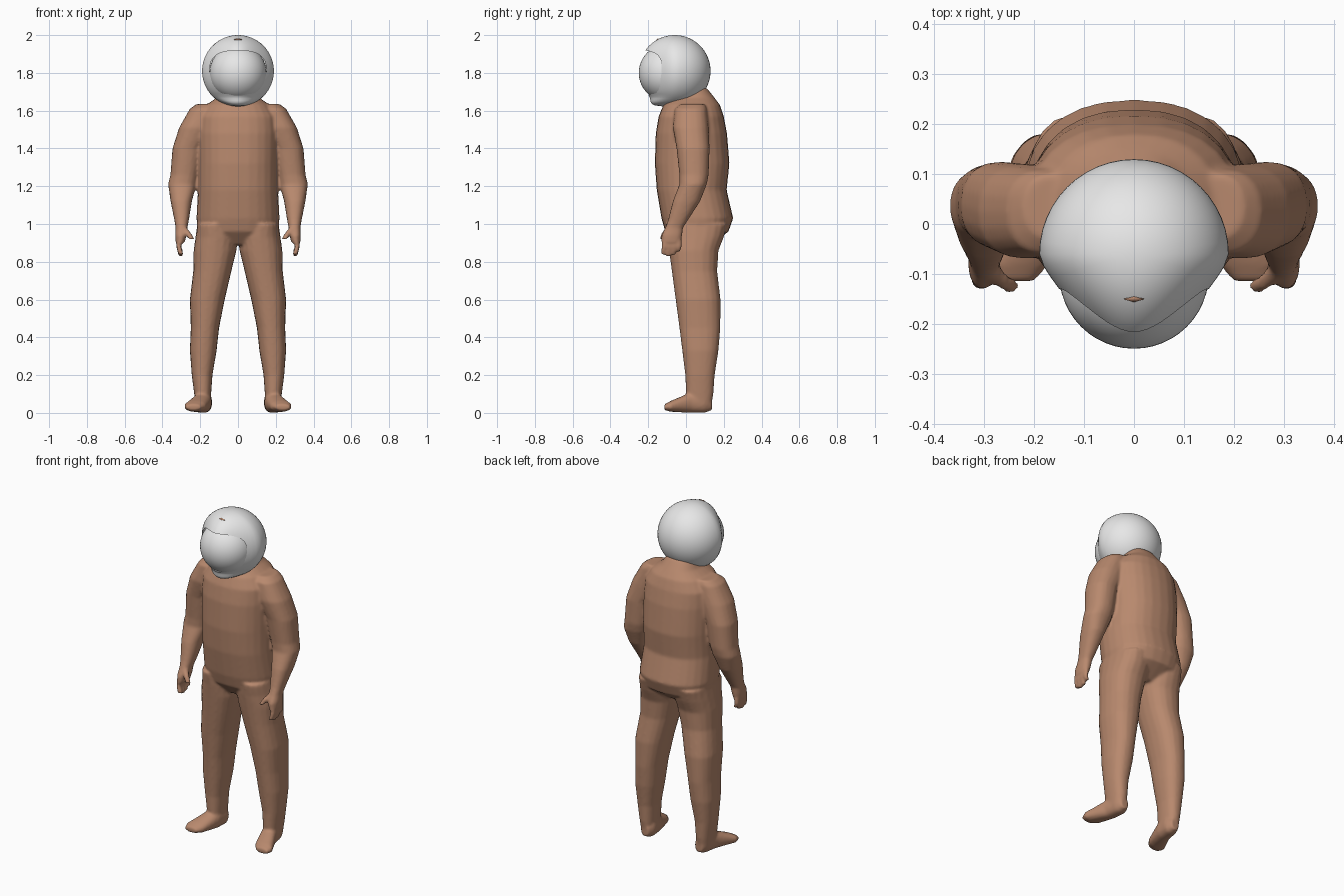
import bpy, bmesh, math
from mathutils import Vector, Matrix

if "Cube" in bpy.data.objects:
    bpy.data.objects.remove(bpy.data.objects["Cube"], do_unlink=True)


def material(name, color):
    m = bpy.data.materials.new(name)
    m.use_nodes = True
    m.diffuse_color = color
    m.node_tree.nodes["Principled BSDF"].inputs["Base Color"].default_value = color
    return m


brown = material("warm brown", (0.48, 0.25, 0.155, 1))
white = material("helmet white", (0.8, 0.8, 0.8, 1))


def make_object(name, bm, mat):
    bmesh.ops.recalc_face_normals(bm, faces=bm.faces)
    for f in bm.faces:
        f.smooth = True
    mesh = bpy.data.meshes.new(name)
    bm.to_mesh(mesh)
    bm.free()
    mesh.materials.append(mat)
    ob = bpy.data.objects.new(name, mesh)
    bpy.context.collection.objects.link(ob)
    return ob


def oval(t, power):
    """Point on a unit superellipse."""
    c, s = math.cos(t), math.sin(t)
    return (math.copysign(abs(c) ** (2 / power), c),
            math.copysign(abs(s) ** (2 / power), s))


def loft(bm, rings, side=1, along_y=False, power=2.3, segs=20):
    """Closed skin through rings (height, x min, x max, depth min, depth max)."""
    loops = []
    for h, x0, x1, d0, d1 in rings:
        loop = []
        for i in range(segs):
            a, b = oval(math.tau * i / segs, power)
            x = side * ((x0 + x1) / 2 + a * (x1 - x0) / 2)
            d = (d0 + d1) / 2 + b * (d1 - d0) / 2
            loop.append(bm.verts.new((x, h, d) if along_y else (x, d, h)))
        loops.append(loop)
    for lo, hi in zip(loops, loops[1:]):
        for i in range(segs):
            j = (i + 1) % segs
            bm.faces.new((lo[i], lo[j], hi[j], hi[i]))
    bm.faces.new(loops[0])
    bm.faces.new(loops[-1])


def finger(bm, points, r, side):
    """Thin round digit through a few centre points."""
    rings = [(z, x - r, x + r, y - r, y + r) for x, y, z in points]
    loft(bm, rings, side, power=2, segs=10)


# Torso: (height, half width, front, back)
torso = [(0.89, 0.13, -0.05, 0.13), (0.96, 0.212, -0.11, 0.225),
         (1.03, 0.22, -0.13, 0.25), (1.18, 0.212, -0.155, 0.215),
         (1.32, 0.212, -0.165, 0.23), (1.48, 0.215, -0.16, 0.217),
         (1.57, 0.21, -0.145, 0.2), (1.63, 0.17, -0.12, 0.18),
         (1.67, 0.11, -0.08, 0.15), (1.72, 0.08, -0.05, 0.11)]

leg = [(1.0, 0.03, 0.215, -0.11, 0.22), (0.93, 0.004, 0.225, -0.1, 0.2),
       (0.86, 0.008, 0.235, -0.09, 0.172), (0.75, 0.035, 0.237, -0.075, 0.165),
       (0.6, 0.07, 0.255, -0.055, 0.183), (0.45, 0.1, 0.25, -0.035, 0.182),
       (0.33, 0.113, 0.255, -0.02, 0.172), (0.2, 0.135, 0.245, -0.004, 0.152),
       (0.1, 0.142, 0.232, 0, 0.145), (0.04, 0.145, 0.225, 0.01, 0.135)]

# Foot runs along y: (y, x min, x max, z min, z max)
foot = [(0.137, 0.155, 0.205, 0.015, 0.08), (0.1, 0.136, 0.222, 0, 0.11),
        (0.03, 0.14, 0.235, 0, 0.11), (-0.03, 0.155, 0.262, 0.003, 0.085),
        (-0.08, 0.17, 0.285, 0.006, 0.064), (-0.115, 0.2, 0.275, 0.015, 0.045)]

arm = [(1.635, 0.1, 0.22, -0.03, 0.1), (1.61, 0.1, 0.255, -0.06, 0.11),
       (1.51, 0.12, 0.312, -0.07, 0.12), (1.4, 0.185, 0.347, -0.05, 0.125),
       (1.26, 0.21, 0.358, -0.035, 0.12), (1.21, 0.22, 0.37, -0.035, 0.11),
       (1.12, 0.244, 0.357, -0.07, 0.075), (1.02, 0.26, 0.337, -0.095, 0.01),
       (0.98, 0.268, 0.33, -0.11, -0.015), (0.94, 0.272, 0.333, -0.13, -0.02),
       (0.9, 0.283, 0.33, -0.13, -0.03)]

bm = bmesh.new()
loft(bm, [(z, -w, w, f, b) for z, w, f, b in torso], segs=28)
for side in (1, -1):
    loft(bm, leg, side)
    loft(bm, foot, side, along_y=True)
    loft(bm, arm, side)
    for k, tip in enumerate((0.84, 0.83, 0.835, 0.855)):
        y = -0.115 + 0.026 * k
        finger(bm, [(0.307, y, 0.93), (0.314, y, 0.88), (0.302, y - 0.005, tip)], 0.014, side)
    finger(bm, [(0.29, -0.09, 0.985), (0.262, -0.115, 0.95), (0.246, -0.125, 0.92)], 0.016, side)
body = make_object("body_suit", bm, brown)

# Fuse the limbs into one continuous skin
remesh = body.modifiers.new("fuse", "REMESH")
remesh.mode = "VOXEL"
remesh.voxel_size = 0.008
remesh.use_smooth_shade = True
soften = body.modifiers.new("soften", "SMOOTH")
soften.factor = 0.5
soften.iterations = 5


def ball(bm, centre, r):
    bmesh.ops.create_uvsphere(bm, u_segments=48, v_segments=32, radius=r,
                              matrix=Matrix.Translation(centre))


# Helmet shell: tapered face, jutting chin, slanted neck cut
bm = bmesh.new()
ball(bm, (0, -0.06, 1.81), 0.19)
for v in bm.verts:
    v.co.x *= 1 - 2.5 * max(0, -0.07 - v.co.y)
    forward = min(1, max(0, (-0.06 - v.co.y) / 0.06))
    v.co.y -= 1.3 * max(0, 1.67 - v.co.z) * forward
cut = bmesh.ops.bisect_plane(bm, geom=bm.verts[:] + bm.edges[:] + bm.faces[:],
                             plane_co=(0, -0.1, 1.622),
                             plane_no=Vector((0, 0.088, -0.2)).normalized(),
                             clear_outer=True)
rim = [e for e in cut["geom_cut"] if isinstance(e, bmesh.types.BMEdge)]
bmesh.ops.holes_fill(bm, edges=rim)
shell = make_object("helmet_shell", bm, white)

# Face opening: rounded outline with a flatter brow
bm = bmesh.new()
outline = []
for i in range(48):
    t = math.tau * i / 48
    a, b = oval(t, 2.7 if math.sin(t) > 0 else 2)
    outline.append(bm.verts.new((0.15 * a, -0.4, 1.81 + b * (0.108 if b > 0 else 0.13))))
face = bm.faces.new(outline)
extruded = bmesh.ops.extrude_face_region(bm, geom=[face])["geom"]
moved = [g for g in extruded if isinstance(g, bmesh.types.BMVert)]
bmesh.ops.translate(bm, verts=moved, vec=(0, 0.32, 0))
cutter = make_object("opening_cutter", bm, white)
cutter.hide_render = True

opening = shell.modifiers.new("opening", "BOOLEAN")
opening.operation = "DIFFERENCE"
opening.solver = "EXACT"
opening.object = cutter
bpy.ops.object.select_all(action="DESELECT")
bpy.context.view_layer.objects.active = shell
shell.select_set(True)
bpy.ops.object.modifier_apply(modifier="opening")
bpy.ops.object.shade_smooth_by_angle(angle=math.radians(35))
bpy.data.objects.remove(cutter, do_unlink=True)

# Bulging visor inside the opening
bm = bmesh.new()
ball(bm, (0, -0.1, 1.8), 0.15)
make_object("visor", bm, white)

# Small diamond mark on the crown
bm = bmesh.new()
bmesh.ops.create_cone(bm, cap_ends=True, segments=4, radius1=0.022, radius2=0.018, depth=0.008)
bmesh.ops.scale(bm, vec=(1, 0.3, 1), verts=bm.verts)
bmesh.ops.rotate(bm, matrix=Matrix.Rotation(0.49, 3, "X"), verts=bm.verts)
bmesh.ops.translate(bm, vec=(0, -0.15, 1.976), verts=bm.verts)
make_object("crown_mark", bm, brown)
